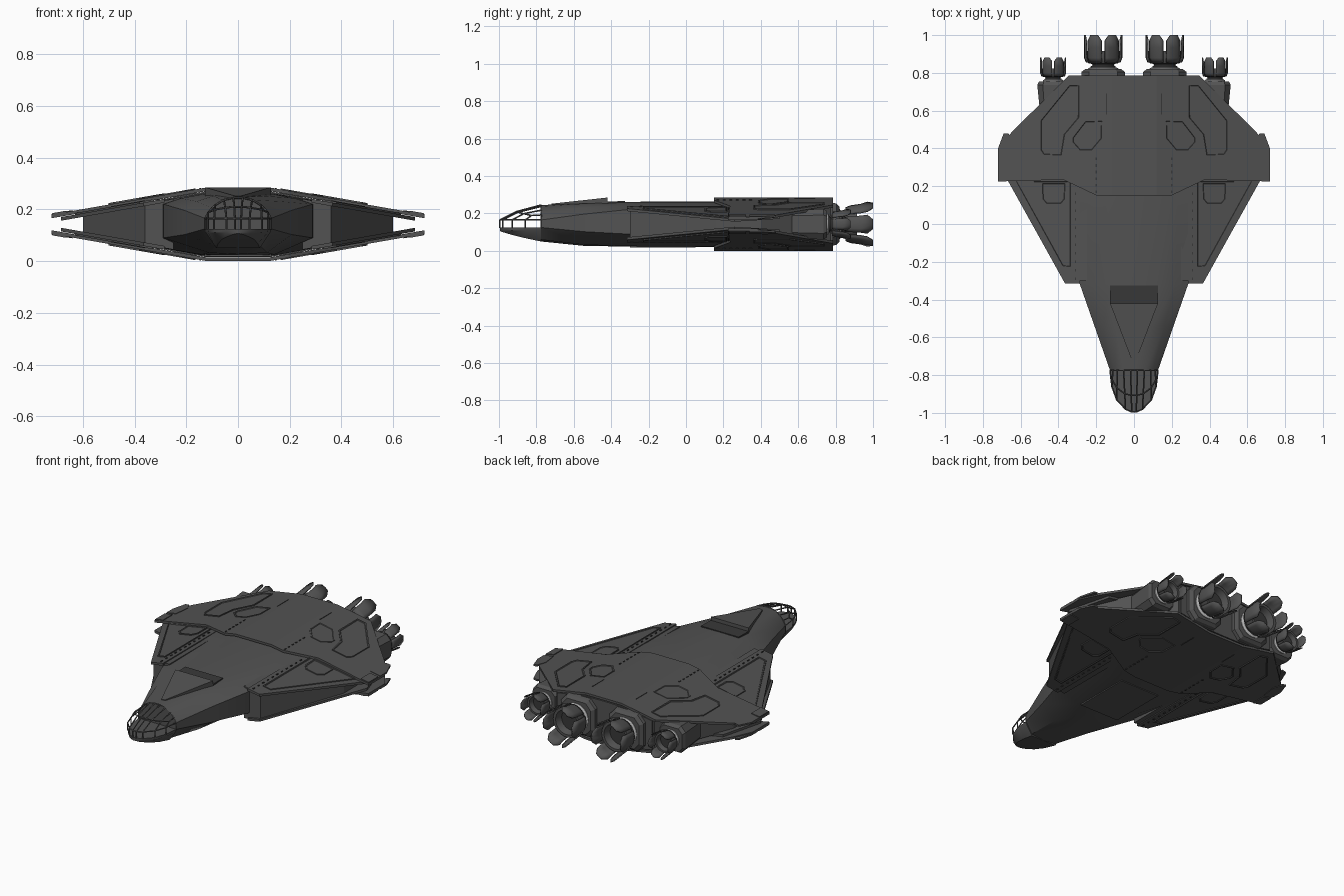
import bpy, bmesh
from math import sin, cos, pi, radians
from mathutils import Vector, Matrix

if "Cube" in bpy.data.objects:
    bpy.data.objects.remove(bpy.data.objects["Cube"], do_unlink=True)

H = 0.285      # total height; upper and lower armour mirror about H / 2
RIDGE = 0.12   # half width of the flat centre strip


def material(name, v):
    m = bpy.data.materials.new(name)
    m.use_nodes = True
    m.diffuse_color = (v, v, v, 1)
    m.node_tree.nodes["Principled BSDF"].inputs["Base Color"].default_value = (v, v, v, 1)
    return m


GREY = material("hull grey", 0.085)
DARK = material("dark recess", 0.04)
LIGHT = material("pale engine collar", 0.5)


def finish(name, bm, mat=GREY, smooth=False):
    bmesh.ops.recalc_face_normals(bm, faces=bm.faces)
    me = bpy.data.meshes.new(name)
    bm.to_mesh(me)
    bm.free()
    ob = bpy.data.objects.new(name, me)
    bpy.context.collection.objects.link(ob)
    me.materials.append(mat)
    if smooth:
        bpy.ops.object.select_all(action='DESELECT')
        ob.select_set(True)
        bpy.context.view_layer.objects.active = ob
        bpy.ops.object.shade_smooth_by_angle(angle=radians(35))
    return ob


def slope(x):
    return H - max(0, abs(x) - RIDGE) * 0.175


def slab(name, pts, off, thick=None, recess=0, both=True, mat=GREY):
    """Mirrored plate following the roof slope; thick=None fills down to the belly."""
    bm = bmesh.new()
    other = [(-x, y) for x, y in reversed(pts)]
    loops = [pts + [p for p in other if p[0] != 0]] if pts[0][0] == 0 else [pts, other]
    for loop in loops:
        f = bm.faces.new([bm.verts.new((x, y, 0)) for x, y in loop])
        f.normal_update()
        if f.normal.z < 0:
            f.normal_flip()
    for x in (-RIDGE, RIDGE):
        bmesh.ops.bisect_plane(bm, geom=bm.verts[:] + bm.edges[:] + bm.faces[:],
                               plane_co=(x, 0, 0), plane_no=(1, 0, 0))
    base = bmesh.ops.duplicate(bm, geom=bm.faces[:])["geom"]
    lower = [g for g in base if isinstance(g, bmesh.types.BMFace)]
    low_verts = {v for f in lower for v in f.verts}
    rim_top = [e for e in bm.edges if e.is_boundary and e.verts[0] not in low_verts]
    rim_low = [e for e in bm.edges if e.is_boundary and e.verts[0] in low_verts]
    pairs = {tuple(round(c, 5) for c in v.co.xy): v for v in low_verts}
    assert len(rim_top) == len(rim_low)
    for e in rim_top:
        a, b = e.verts
        c, d = (pairs[tuple(round(k, 5) for k in v.co.xy)] for v in (b, a))
        bm.faces.new((a, b, c, d))
    if recess:
        top = [f for f in bm.faces if f.normal.z > 0.5 and f not in lower]
        bmesh.ops.inset_region(bm, faces=top, thickness=0.008)
        bmesh.ops.inset_region(bm, faces=top, thickness=0.003, depth=-recess)
    for v in bm.verts:
        z = slope(v.co.x) + off
        if v in low_verts:
            v.co.z = H - z if thick is None else z - thick
        else:
            v.co.z += z
    if both and thick is not None:
        dup = bmesh.ops.duplicate(bm, geom=bm.verts[:] + bm.edges[:] + bm.faces[:])["geom"]
        for v in dup:
            if isinstance(v, bmesh.types.BMVert):
                v.co.z = H - v.co.z
    return finish(name, bm, mat)


def loft(name, sections, smooth=False, mat=GREY):
    """Join mirrored half outlines (x, z), listed top to bottom, along y."""
    bm = bmesh.new()
    rings = []
    for y, half in sections:
        full = half + [(-x, z) for x, z in reversed(half) if x > 0]
        rings.append([bm.verts.new((x, y, z)) for x, z in full])
    n = len(rings[0])
    for a, b in zip(rings, rings[1:]):
        for i in range(n):
            bm.faces.new((a[i], a[(i + 1) % n], b[(i + 1) % n], b[i]))
    bm.faces.new(rings[0])
    bm.faces.new(rings[-1])
    return finish(name, bm, mat, smooth)


# Fuselage
front = [(0, .245), (.06, .237), (.1, .207), (.127, .165), (.127, .125), (.085, .06), (0, .05)]
middle = [(0, .262), (.13, .26), (.22, .243), (.288, .22), (.288, .09), (.14, .025), (0, .023)]
rear = [(0, .265), (.14, .262), (.23, .246), (.32, .232), (.32, .055), (.14, .022), (0, .02)]
mix = [((a + c) / 2, (b + d) / 2 + k) for (a, b), (c, d), k in
       zip(front, middle, (0, .004, .006, .004, -.005, -.01, -.01))]
loft("fuselage", [(-.775, front), (-.545, mix), (-.315, middle), (.15, rear), (.785, rear)], True)

# Nose chin under the open cockpit
nose = [(.127, -.775, .05), (.117, -.86, .068), (.092, -.93, .085), (.045, -.98, .1), (.012, -.995, .106)]
loft("nose_chin", [(y, [(0, .125), (w, .125), (w * .98, .11), (w * .66, zb), (0, zb)])
                   for w, y, zb in nose], True)

# Cockpit frame: sill, posts, roof ribs and cross hoop
cu = bpy.data.curves.new("cockpit_frame", 'CURVE')
cu.dimensions = '3D'
cu.bevel_depth = 0.004
cu.bevel_resolution = 0


def bar(pts):
    s = cu.splines.new('POLY')
    s.points.add(len(pts) - 1)
    for p, q in zip(s.points, pts):
        p.co = (*q, 1)


sill = [Vector((w, y, .165)) for w, y, _ in nose]
arch = [Vector((x, -.775, z)) for x, z in ((.127, .165), (.112, .192), (.088, .217), (.055, .237), (.018, .245))]
hoop = [a.lerp(s, .6) + Vector((0, 0, .013)) for a, s in zip(arch, sill)]
flip = Vector((-1, 1, 1))
for line in (sill, arch, hoop[1:]):
    bar(line + [p * flip for p in reversed(line)])
for i, (a, h, s) in enumerate(zip(arch, hoop, sill)):
    for m in (Vector((1, 1, 1)), flip):
        bar([s * m, (s + Vector((0, 0, -.042))) * m])
        if i:
            bar([a * m, h * m, s * m])
frame = bpy.data.objects.new("cockpit_frame", cu)
cu.materials.append(GREY)
bpy.context.collection.objects.link(frame)

# Dorsal wedge and the dark vent behind it
loft("dorsal_wedge", [(-.72, [(0, .252), (.012, .252), (.012, .24), (0, .24)]),
                      (-.42, [(0, .285), (.127, .285), (.127, .245), (0, .245)])])
loft("dorsal_vent", [(-.42, [(0, .264), (.127, .264), (.127, .25), (0, .25)]),
                     (-.325, [(0, .266), (.127, .266), (.127, .25), (0, .25)])], mat=DARK)

# Wing core and armour layers
slab("wing_core", [(.25, -.3), (.36, -.3), (.6, .16), (.6, .4), (.5, .56), (.38, .73), (.25, .73)], -.022)
slab("aft_core", [(0, .3), (.5, .3), (.45, .6), (.33, .775), (0, .775)], -.015)
slab("forward_wing_plate", [(.285, -.315), (.365, -.315), (.685, .26), (.6, .5), (.285, .5)], -.016, .014)
slab("aft_armour", [(0, .15), (.196, .15), (.376, .235), (.72, .225), (.72, .384), (.65, .484),
                    (.344, .787), (0, .787)], 0, .014)
slab("wing_tip_block", [(.665, .23), (.718, .23), (.718, .32), (.665, .32)], .005, .01)
slab("wing_edge_block", [(.655, .34), (.72, .34), (.72, .4), (.69, .48), (.665, .48), (.64, .43)], .003, .01)

# Raised armour panels
slab("long_panel", [(.38, .36), (.48, .36), (.5, .39), (.5, .55), (.345, .74), (.285, .74),
                    (.285, .56), (.36, .47)], .006, .012, .004)
slab("hex_panel", [(.165, .45), (.22, .385), (.29, .385), (.33, .43), (.33, .46), (.26, .55),
                   (.165, .55)], .004, .01, .004)
slab("forward_panel", [(.33, .23), (.33, -.23), (.38, -.23), (.63, .23)], -.01, .012, .004)
slab("forward_hatch", [(.36, .22), (.36, .13), (.385, .1), (.465, .1), (.49, .13), (.49, .22)],
     -.008, .01, .003)
slab("spine_strip", [(.143, .58), (.148, .58), (.148, .69), (.143, .69)], .002, .004, mat=DARK)

# Belly hatch
loft("belly_hatch", [(y, [(0, .03), (.13, .03), (.13, .017), (0, .017)]) for y in (-.3, .05)])

# Rivet rows beside the fuselage and across the aft armour
bm = bmesh.new()
for side in (-1, 1):
    rows = [(.31, -.29 + .045 * i, -.014) for i in range(11)]
    rows += [(.2, .17 + .035 * i, .001) for i in range(6)]
    for x, y, off in rows:
        z = slope(x) + off
        for zz in (z, H - z):
            bmesh.ops.create_cube(bm, size=1, matrix=Matrix.Translation((side * x, y, zz))
                                  @ Matrix.Diagonal((.006, .014, .006, 1)))
finish("rivet_rows", bm, DARK)


def lathe(name, profile, place, mat=GREY):
    """Turn an (r, y) profile around the engine axis."""
    bm = bmesh.new()
    vs = [bm.verts.new((r, y, 0)) for r, y in profile]
    es = [bm.edges.new(p) for p in zip(vs, vs[1:])]
    bmesh.ops.spin(bm, geom=vs + es, cent=(0, 0, 0), axis=(0, 1, 0), angle=2 * pi, steps=28)
    bmesh.ops.remove_doubles(bm, verts=bm.verts, dist=1e-5)
    bm.transform(place)
    return finish(name, bm, mat, True)


def engine(label, x, y, s):
    place = Matrix.Translation((x, y, H / 2)) @ Matrix.Scale(s, 4)
    lathe(label + "_collar", [(0, -.03), (.08, -.03), (.08, .008), (.07, .014), (0, .014)], place, LIGHT)
    lathe(label + "_neck", [(0, 0), (.066, 0), (.066, .02), (.058, .024), (.058, .03), (.066, .034),
                            (.066, .05), (0, .05)], place)
    lathe(label + "_bell", [(.05, .03), (.078, .036), (.09, .055), (.09, .1), (.074, .1), (.06, .056)], place)
    lathe(label + "_throat", [(0, .06), (.066, .06), (.066, .054), (0, .054)], place, DARK)
    # Six chamfered petals with gaps between
    bm = bmesh.new()
    for k in range(6):
        cols = []
        for t in (-1, -.5, 0, .5, 1):
            a = k * pi / 3 + t * radians(25)
            tip = .185 if abs(t) < .8 else .155
            cols.append([bm.verts.new((r * cos(a), yy, r * sin(a) * q)) for r, yy, q in
                         ((.088, .04, 1), (.098, .065, 1), (.098, .12, 1.08), (.098, tip, 1.2))])
        for a, b in zip(cols, cols[1:]):
            for i in range(3):
                bm.faces.new((a[i], a[i + 1], b[i + 1], b[i]))
    bm.transform(place)
    ob = finish(label + "_petals", bm, GREY, True)
    mod = ob.modifiers.new("thickness", 'SOLIDIFY')
    mod.thickness = .007 * s
    mod.offset = 0


def mount(name, x, stations):
    """Chamfered engine block from (y, half width, half height) stations."""
    ob = loft(name, [(y, [(w * .65, H / 2 + h), (w, H / 2 + h * .6), (w, H / 2 - h * .6), (w * .65, H / 2 - h)])
                     for y, w, h in stations])
    ob.location.x = x


for side, word in ((1, "left"), (-1, "right")):
    engine(word + "_inner_engine", side * .163, .815, 1)
    engine(word + "_outer_engine", side * .428, .755, .68)
    mount(word + "_inner_mount", side * .163, [(.76, .115, .12), (.805, .115, .11), (.82, .095, .095)])
    mount(word + "_outer_mount", side * .428, [(.45, .055, .07), (.735, .084, .082), (.755, .075, .07)])
